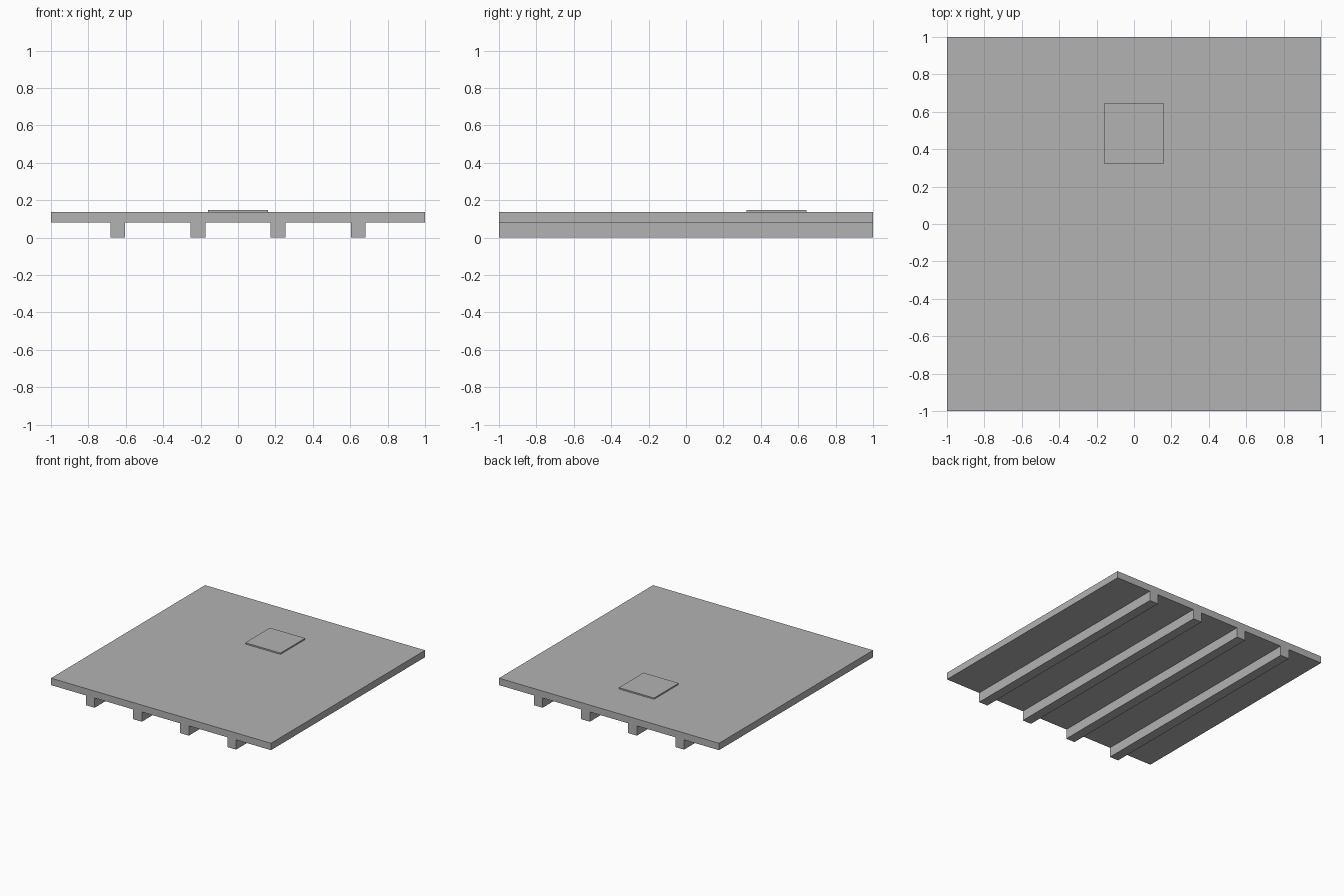
import bpy
import bmesh

if "Cube" in bpy.data.objects:
    bpy.data.objects.remove(bpy.data.objects["Cube"])

grey = bpy.data.materials.new("plain grey")
grey.diffuse_color = (0.45, 0.45, 0.45, 1)
grey.use_nodes = True
grey.node_tree.nodes["Principled BSDF"].inputs["Base Color"].default_value = grey.diffuse_color


def box(name, x, y, z):
    """Axis-aligned box from (min, max) ranges."""
    bm = bmesh.new()
    bmesh.ops.create_cube(bm, size=1)
    for v in bm.verts:
        v.co = [r[0] + (c + 0.5) * (r[1] - r[0]) for c, r in zip(v.co, (x, y, z))]
    mesh = bpy.data.meshes.new(name)
    bm.to_mesh(mesh)
    bm.free()
    mesh.materials.append(grey)
    obj = bpy.data.objects.new(name, mesh)
    bpy.context.collection.objects.link(obj)
    return obj


# Flat square deck
box("deck", (-1, 1), (-1, 1), (0.08, 0.137))

# Four joists running front to back under the deck
for i, cx in enumerate((-0.643, -0.214, 0.214, 0.643)):
    box(f"joist_{i + 1}", (cx - 0.04, cx + 0.04), (-1, 1), (0, 0.08))

# Thin square hatch cover towards the back
box("hatch_cover", (-0.16, 0.16), (0.323, 0.643), (0.137, 0.148))
